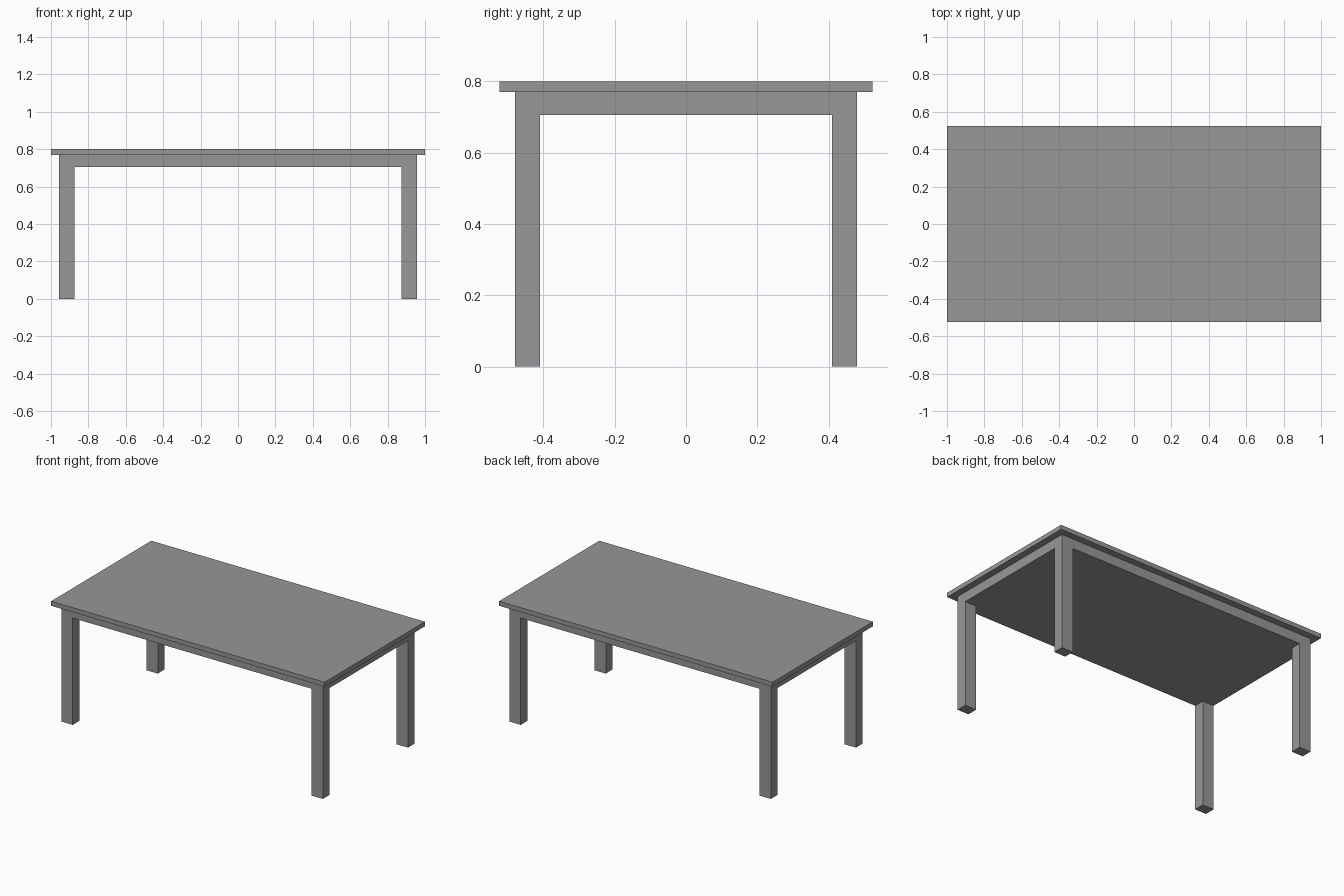
import bpy
from mathutils import Vector

default = bpy.data.objects.get("Cube")
if default:
    bpy.data.objects.remove(default, do_unlink=True)

# One flat grey for the whole table
grey = bpy.data.materials.new("grey")
grey.use_nodes = True
colour = (0.31, 0.31, 0.31, 1)
grey.diffuse_color = colour
grey.node_tree.nodes["Principled BSDF"].inputs["Base Color"].default_value = colour


def box(name, low, high):
    """Add a box spanning two opposite corners."""
    low, high = Vector(low), Vector(high)
    bpy.ops.mesh.primitive_cube_add(size=1)
    obj = bpy.context.object
    obj.name = obj.data.name = name
    for v in obj.data.vertices:
        v.co = (low + high) / 2 + v.co * (high - low)
    obj.data.materials.append(grey)
    return obj


HEIGHT, TOP_BOTTOM, APRON_BOTTOM = 0.80, 0.77, 0.706
TOP_X, TOP_Y = 1.0, 0.523          # tabletop half sizes
OUT_X, OUT_Y = 0.956, 0.479        # outer faces of legs and apron
IN_X, IN_Y = 0.873, 0.409          # inner faces of legs

# Tabletop and the solid apron below it
box("tabletop", (-TOP_X, -TOP_Y, TOP_BOTTOM), (TOP_X, TOP_Y, HEIGHT))
box("apron", (-OUT_X, -OUT_Y, APRON_BOTTOM), (OUT_X, OUT_Y, TOP_BOTTOM))

# Four legs, flush with the apron
for side, x0, x1 in (("left", IN_X, OUT_X), ("right", -OUT_X, -IN_X)):
    for end, y0, y1 in (("front", -OUT_Y, -IN_Y), ("back", IN_Y, OUT_Y)):
        box(f"{end}_{side}_leg", (x0, y0, 0), (x1, y1, APRON_BOTTOM))
